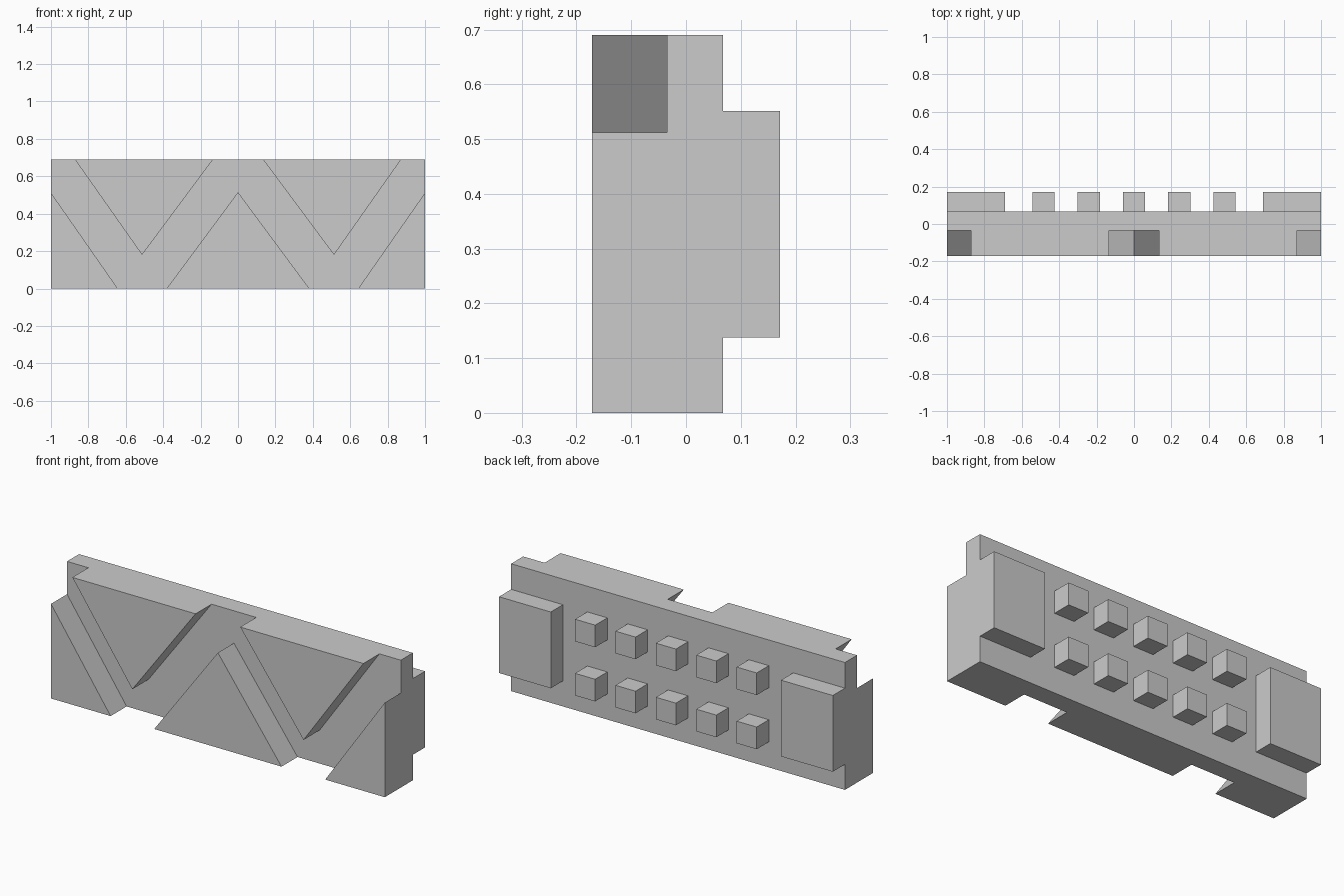
import bpy
import bmesh

cube = bpy.data.objects.get("Cube")
if cube:
    bpy.data.objects.remove(cube, do_unlink=True)

grey = bpy.data.materials.new("light_grey")
grey.use_nodes = True
grey.diffuse_color = (0.6, 0.6, 0.6, 1)
grey.node_tree.nodes["Principled BSDF"].inputs["Base Color"].default_value = grey.diffuse_color

FRONT, FLOOR, BACK, REAR = -0.172, -0.035, 0.068, 0.172
HEIGHT = 0.69
LOW, HIGH, STUD = 0.138, 0.551, 0.12


def prism(name, outline, y0, y1):
    """Extrude an (x, z) outline from y0 to y1."""
    bm = bmesh.new()
    face = bm.faces.new([bm.verts.new((x, y0, z)) for x, z in outline])
    moved = bmesh.ops.extrude_face_region(bm, geom=[face])["geom"]
    verts = [v for v in moved if isinstance(v, bmesh.types.BMVert)]
    bmesh.ops.translate(bm, verts=verts, vec=(0, y1 - y0, 0))
    bmesh.ops.recalc_face_normals(bm, faces=bm.faces)
    mesh = bpy.data.meshes.new(name)
    bm.to_mesh(mesh)
    bm.free()
    mesh.materials.append(grey)
    obj = bpy.data.objects.new(name, mesh)
    bpy.context.collection.objects.link(obj)
    return obj


def box(name, x0, x1, y0, y1, z0, z1):
    return prism(name, [(x0, z0), (x1, z0), (x1, z1), (x0, z1)], y0, y1)


def mirrored(points):
    """Complete a chain that ends on x = 0 with its mirror image."""
    return points + [(-x, z) for x, z in reversed(points[:-1])]


# Main slab
body = box("body", -1, 1, FRONT, BACK, 0, HEIGHT)

# Zigzag groove across the front, cut from the slab
upper = mirrored([(-1.083, 0.99), (-0.513, 0.18), (0, 0.87)])
lower = mirrored([(-1.2, 0.799), (-0.516, -0.182), (0, 0.515)])
cutter = prism("zigzag_cutter", upper + lower[::-1], FRONT - 0.1, FLOOR)
cutter.hide_render = True
cutter.hide_viewport = True
groove = body.modifiers.new("zigzag_groove", "BOOLEAN")
groove.operation = "DIFFERENCE"
groove.solver = "EXACT"
groove.object = cutter

# End pads on the back
box("left_back_pad", 0.69, 1, BACK, REAR, LOW, HIGH)
box("right_back_pad", -1, -0.69, BACK, REAR, LOW, HIGH)

# Two rows of square studs on the back
for row, z in (("lower", LOW), ("upper", HIGH - STUD)):
    for i in range(5):
        x = (i - 2) * 0.242
        box(f"{row}_stud_{i + 1}", x - STUD / 2, x + STUD / 2, BACK, REAR, z, z + STUD)
